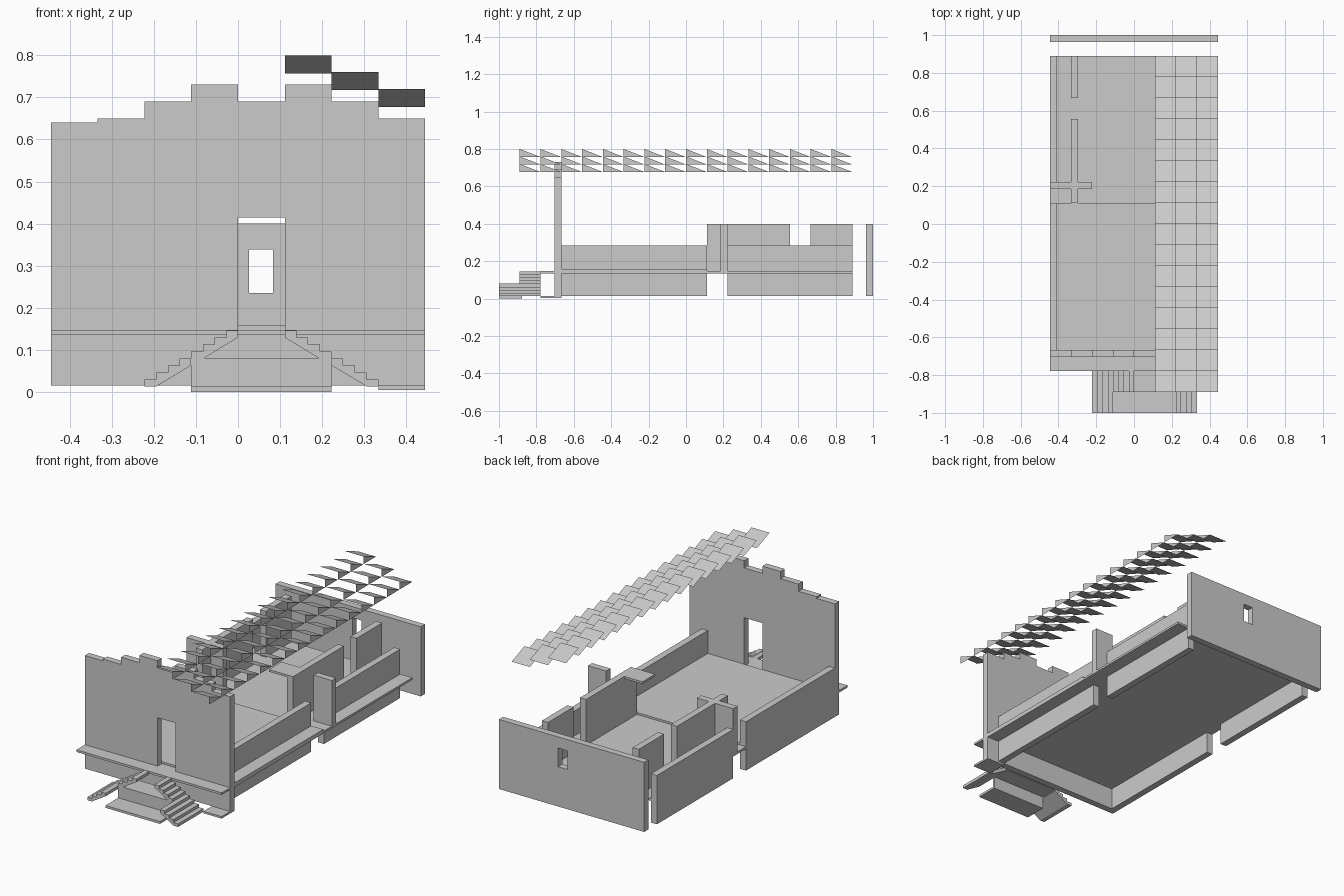
import bpy, bmesh
from mathutils import Matrix

if "Cube" in bpy.data.objects:
    bpy.data.objects.remove(bpy.data.objects["Cube"])

C = 1 / 9          # module cell
T = C / 3          # wall thickness
FLOOR = 0.147      # top of the main floor


def link(name, mesh):
    ob = bpy.data.objects.new(name, mesh)
    bpy.context.scene.collection.objects.link(ob)
    return ob


def box(name, x, y, z):
    bm = bmesh.new()
    size = [b - a for a, b in (x, y, z)]
    mid = [(a + b) / 2 for a, b in (x, y, z)]
    bmesh.ops.create_cube(bm, size=1, matrix=Matrix.Translation(mid) @ Matrix.Diagonal((*size, 1)))
    me = bpy.data.meshes.new(name)
    bm.to_mesh(me)
    bm.free()
    return link(name, me)


def panel(name, loops, y0, y1):
    """Extrude x/z outlines (later loops are holes) from y0 to y1."""
    cu = bpy.data.curves.new(name + "_outline", 'CURVE')
    cu.dimensions = '2D'
    cu.fill_mode = 'BOTH'
    cu.extrude = (y1 - y0) / 2
    for pts in loops:
        sp = cu.splines.new('POLY')
        sp.points.add(len(pts) - 1)
        for p, (x, z) in zip(sp.points, pts):
            p.co = (x, z, 0, 1)
        sp.use_cyclic_u = True
    tmp = link(name + "_outline", cu)
    bpy.context.view_layer.update()
    me = bpy.data.meshes.new_from_object(tmp.evaluated_get(bpy.context.evaluated_depsgraph_get()))
    bpy.data.objects.remove(tmp)
    me.transform(Matrix.Translation((0, (y0 + y1) / 2, 0)) @ Matrix.Rotation(1.5707963, 4, 'X'))
    bm = bmesh.new()
    bm.from_mesh(me)
    bmesh.ops.remove_doubles(bm, verts=bm.verts, dist=1e-5)
    bmesh.ops.recalc_face_normals(bm, faces=bm.faces)
    for f in bm.faces:
        f.smooth = False
    bm.to_mesh(me)
    bm.free()
    me.name = name
    return link(name, me)


def rect(x0, x1, z0, z1):
    return [(x0, z0), (x1, z0), (x1, z1), (x0, z1)]


# Floors
box("floor", (-4*C, 4*C), (-7*C, 8*C), (0.135, FLOOR))
box("raised_floor", (-4*C, 4*C), (-6*C, C), (FLOOR, 0.158))

# Front wall with a stepped gable and a doorway
tops = [0.64, 0.65, 0.69, 0.73, 0.69, 0.73, 0.69, 0.65]
outline = [(-4*C, 0.015)]
for i, z in enumerate(tops):
    outline += [((i - 4)*C, z), ((i - 3)*C, z)]
outline.append((4*C, 0.015))
panel("front_wall", [outline, rect(0, C, FLOOR, 0.415)], -6*C - T, -6*C)

# Back wall with a small window
panel("back_wall", [rect(-4*C, 4*C, 0.015, 0.4), rect(0.026, 0.083, 0.235, 0.338)], 1 - T, 1)

# Side walls, the right ones set in from the floor edge
for side, x in (("left", -4*C), ("right", 3*C)):
    for part, y in (("front", (-6*C, C)), ("rear", (2*C, 8*C))):
        box(f"{side}_{part}_side_wall", (x, x + T), y, (0.015, 0.285))

# Inner partitions
for side, x in (("left", -3*C), ("right", 2*C)):
    for part, y in (("middle", (C, 5*C)), ("rear", (6*C, 8*C))):
        box(f"{side}_{part}_partition", (x, x + T), y, (FLOOR, 0.4))
box("left_cross_wall", (-4*C, -2*C), (2*C - T, 2*C), (FLOOR, 0.4))
box("right_cross_wall", (3*C, 4*C), (2*C - T, 2*C), (FLOOR, 0.4))
box("ceiling_tile", (C, 2*C), (C, 2*C), (0.388, 0.4))

# Entrance: ground slabs, riser and landing
box("ground_tile", (3*C, 4*C), (-7*C, -6*C), (0.004, 0.015))
box("entrance_base", (-C, 2*C), (-1, -8*C), (0, 0.013))
box("landing_riser", (-C, 2*C), (-8*C, -8*C + 0.012), (0, 0.068))
box("landing", (-C, 2*C), (-8*C, -7*C), (0.068, 0.08))


# Mirrored stair flights, stepped slabs with sloping undersides
def flight(name, x0, z0, y0, y1, flip):
    w, h = C / 4, 0.0167
    pts = []
    for i in range(4):
        pts += [(x0 + i*w, z0 + i*h), (x0 + i*w, z0 + (i + 1)*h)]
    pts += [(x0 + C, z0 + 4*h), (x0 + C, z0 + 3*h), (x0 + w, z0)]
    if flip:
        pts = [(C - x, z) for x, z in pts]
    panel(name, [pts], y0, y1)


for side, flip in (("left", False), ("right", True)):
    flight(side + "_lower_stairs", -2*C, 0.013, -1, -7*C, flip)
    flight(side + "_upper_stairs", -C, 0.079, -8*C, -7*C, flip)

# Roof of open sawtooth tiles: sloped sheet plus a side gusset
bm = bmesh.new()
for col in range(3):
    x0, x1, z0 = (1 + col)*C, (2 + col)*C, 0.757 - 0.04*col
    z1 = z0 + 0.043
    for row in range(16):
        y0, y1 = (row - 8)*C, (row - 7)*C
        a, b, c, d, e = [bm.verts.new(p) for p in (
            (x0, y0, z1), (x1, y0, z1), (x1, y1, z0), (x0, y1, z0), (x1, y0, z0))]
        bm.faces.new((d, c, b, a))
        bm.faces.new((e, c, b))
me = bpy.data.meshes.new("roof_tiles")
bm.to_mesh(me)
bm.free()
link("roof_tiles", me)
